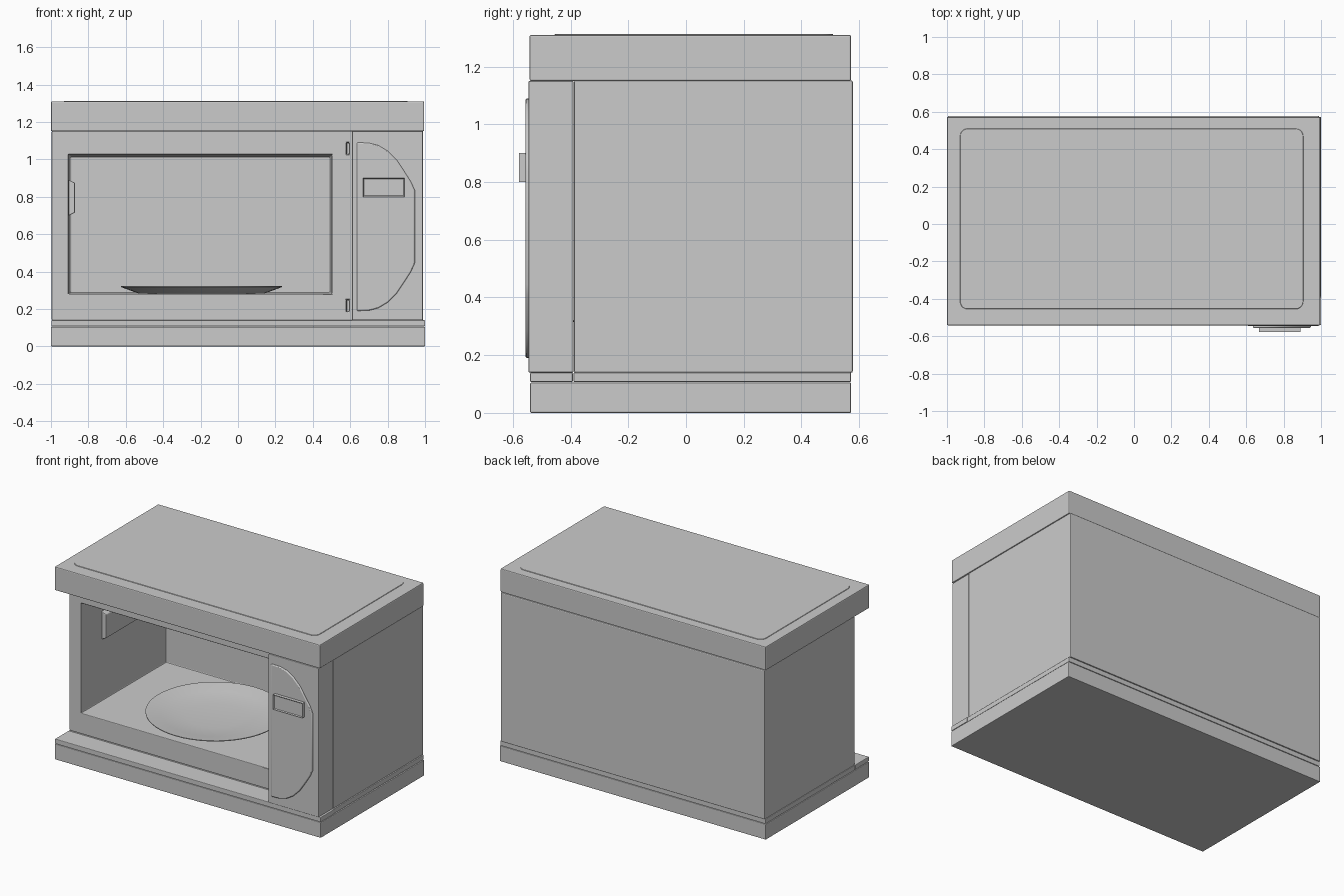
import bpy, bmesh, math

if "Cube" in bpy.data.objects:
    bpy.data.objects.remove(bpy.data.objects["Cube"])

metal = bpy.data.materials.new("light_grey")
metal.diffuse_color = (0.6, 0.6, 0.6, 1)
metal.use_nodes = True
metal.node_tree.nodes["Principled BSDF"].inputs["Base Color"].default_value = metal.diffuse_color


def finish(name, bm, bevel=0.0, segments=2):
    bmesh.ops.recalc_face_normals(bm, faces=bm.faces)
    me = bpy.data.meshes.new(name)
    bm.to_mesh(me)
    bm.free()
    ob = bpy.data.objects.new(name, me)
    bpy.context.collection.objects.link(ob)
    me.materials.append(metal)
    if bevel:
        m = ob.modifiers.new("bevel", 'BEVEL')
        m.width, m.segments, m.limit_method = bevel, segments, 'ANGLE'
    return ob


def smooth(ob):
    bpy.ops.object.select_all(action='DESELECT')
    ob.select_set(True)
    bpy.context.view_layer.objects.active = ob
    bpy.ops.object.shade_smooth_by_angle(angle=math.radians(35))


def add_box(bm, x, y, z):
    vs = bmesh.ops.create_cube(bm, size=1)["verts"]
    for v in vs:
        for i, (a, b) in enumerate((x, y, z)):
            v.co[i] = a if v.co[i] < 0 else b
    return vs


def box(name, x, y, z, bevel=0.004):
    bm = bmesh.new()
    add_box(bm, x, y, z)
    return finish(name, bm, bevel)


def prism(name, outline, axis, lo, hi, bevel):
    """Extrude a 2D outline along the x or y axis."""
    bm = bmesh.new()
    place = (lambda a, b, d: (d, a, b)) if axis == 'x' else (lambda a, b, d: (a, d, b))
    f = bm.faces.new([bm.verts.new(place(a, b, lo)) for a, b in outline])
    new = bmesh.ops.extrude_face_region(bm, geom=[f])["geom"]
    shift = (hi - lo, 0, 0) if axis == 'x' else (0, hi - lo, 0)
    bmesh.ops.translate(bm, vec=shift, verts=[v for v in new if isinstance(v, bmesh.types.BMVert)])
    return finish(name, bm, bevel)


# base, skirt and overhanging top
box("base", (-1, 1), (-0.54, 0.572), (0, 0.105))
box("skirt_front", (-0.998, 1), (-0.54, -0.392), (0.107, 0.14))
box("skirt_rear", (-0.998, 0.996), (-0.39, 0.572), (0.107, 0.14))
box("top_slab", (-1, 0.995), (-0.542, 0.572), (1.15, 1.31), 0.006)

# rounded plate on the top
bm = bmesh.new()
vs = add_box(bm, (-0.93, 0.905), (-0.455, 0.51), (1.306, 1.313))
up = [e for e in bm.edges if abs(e.verts[0].co.z - e.verts[1].co.z) > 0.001]
bmesh.ops.bevel(bm, geom=up, offset=0.04, segments=5, affect='EDGES', profile=0.5)
smooth(finish("top_inset_plate", bm, 0.002, 1))

# oven body, with the cavity and the two latch slots cut in its front
body = box("oven_body", (-0.996, 0.99), (-0.388, 0.578), (0.139, 1.152), 0)
bm = bmesh.new()
for v in add_box(bm, (-0.908, 0.502), (-0.42, 0.507), (0.28, 1.027)):
    if v.co.y > 0:      # cavity narrows slightly towards the back
        v.co.x += 0.012 if v.co.x < 0 else -0.012
        v.co.z += 0.006 if v.co.z < 0.6 else -0.012
for z in (0.185, 1.025):
    add_box(bm, (0.58, 0.594), (-0.42, -0.35), (z, z + 0.065))
cutter = finish("cavity_cutter", bm)
cutter.hide_render = True
cutter.hide_set(True)
cut = body.modifiers.new("cut", 'BOOLEAN')
cut.operation, cut.object, cut.solver = 'DIFFERENCE', cutter, 'EXACT'
bev = body.modifiers.new("bevel", 'BEVEL')
bev.width, bev.segments, bev.limit_method = 0.006, 2, 'ANGLE'

# control panel column
box("control_column", (0.61, 0.988), (-0.546, -0.39), (0.14, 1.15))

# raised D-shaped control plate
half = [(0.635, 0.45), (0.70, 0.448), (0.75, 0.435), (0.80, 0.405),
        (0.85, 0.355), (0.89, 0.295), (0.925, 0.24), (0.945, 0.195)]
outline = [(x, 0.64 + h) for x, h in half] + [(x, 0.64 - h) for x, h in reversed(half)]
smooth(prism("control_plate", outline, 'y', -0.556, -0.54, 0.006))

# display with a recessed screen
bm = bmesh.new()
add_box(bm, (0.668, 0.89), (-0.578, -0.55), (0.80, 0.90))
bm.normal_update()
front = [f for f in bm.faces if f.normal.y < -0.9]
bmesh.ops.inset_region(bm, faces=front, thickness=0.008)
bmesh.ops.translate(bm, vec=(0, 0.006, 0), verts=front[0].verts)
finish("display", bm)

# cover on the left wall of the cavity
bm = bmesh.new()
for v in add_box(bm, (-0.915, -0.872), (-0.17, 0.20), (0.695, 0.895)):
    if v.co.x > -0.9:
        v.co.z += 0.02 if v.co.z < 0.8 else -0.02
finish("wave_cover", bm, 0.005)

# shallow turntable dish, turned from a profile
profile = [(0, 0.284), (0.34, 0.284), (0.43, 0.317), (0.43, 0.322),
           (0.415, 0.321), (0.33, 0.303), (0.18, 0.29), (0, 0.29)]
bm = bmesh.new()
vs = [bm.verts.new((r, 0, z)) for r, z in profile]
es = [bm.edges.new(p) for p in zip(vs, vs[1:])]
bmesh.ops.spin(bm, geom=vs + es, cent=(0, 0, 0), axis=(0, 0, 1),
               angle=math.tau, steps=48)
bmesh.ops.remove_doubles(bm, verts=bm.verts, dist=0.0005)
bmesh.ops.translate(bm, vec=(-0.195, 0.035, 0), verts=bm.verts)
smooth(finish("turntable", bm))
